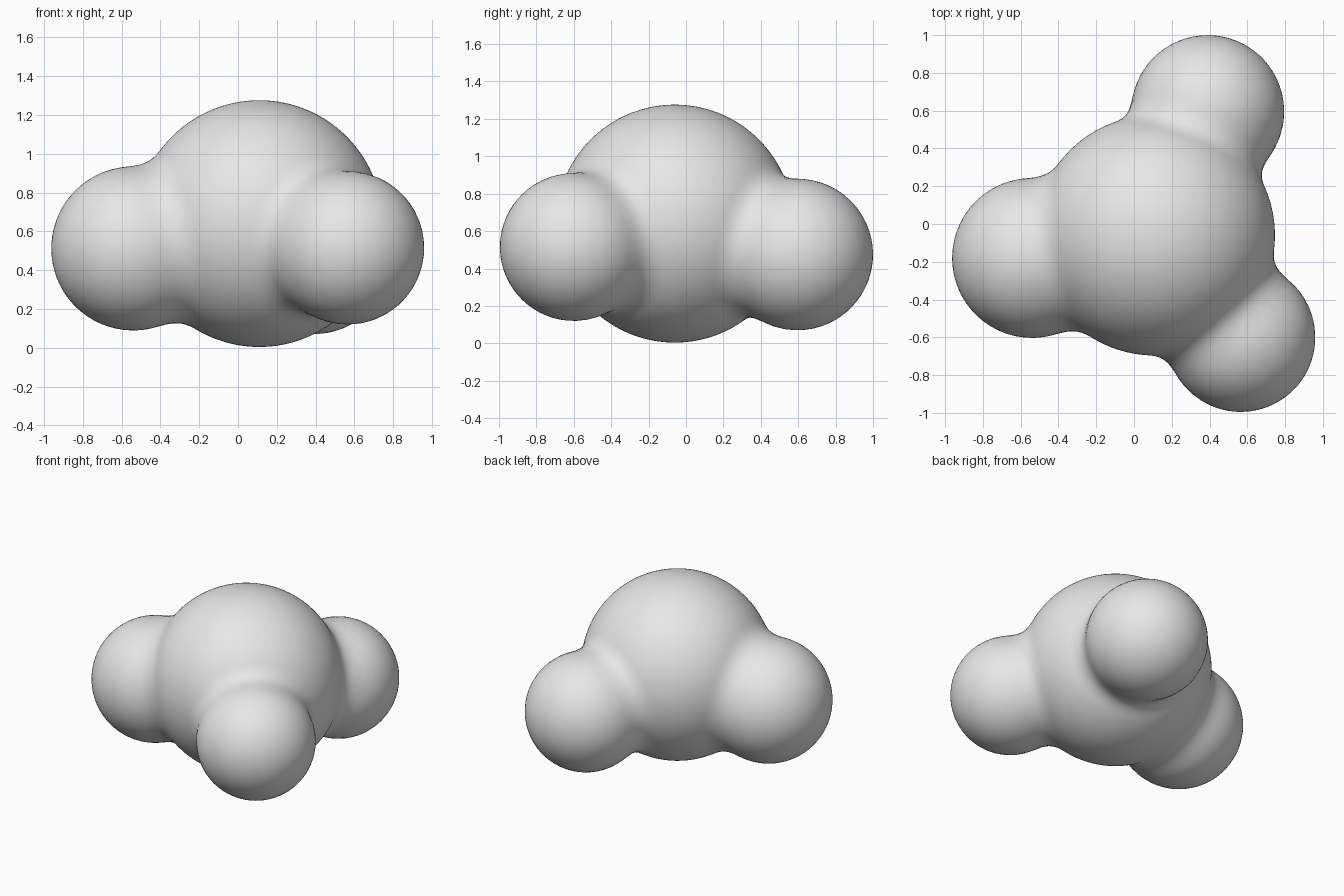
import bpy, bmesh
from mathutils import Vector

if "Cube" in bpy.data.objects:
    bpy.data.objects.remove(bpy.data.objects["Cube"])

# Core ball first, then the three lobes that melt into it: (centre, radius)
BALLS = [
    (Vector((0.11, -0.06, 0.64)), 0.636),    # core
    (Vector((-0.54, -0.18, 0.512)), 0.423),  # left lobe
    (Vector((0.39, 0.595, 0.475)), 0.405),   # back lobe
    (Vector((0.565, -0.60, 0.515)), 0.395),  # front right lobe
]
BLEND = 0.12


def smooth_min(a, b):
    h = max(BLEND - abs(a - b), 0.0) / BLEND
    return min(a, b) - h * h * BLEND / 4


def distance(p):
    core, *lobes = [(p - c).length - r for c, r in BALLS]
    for d in lobes:
        core = smooth_min(core, d)
    return core


# Blended body: push a fine sphere out from the core to the merged surface
centre = BALLS[0][0]
bm = bmesh.new()
bmesh.ops.create_icosphere(bm, subdivisions=6, radius=1.0)
for v in bm.verts:
    ray = v.co.normalized()
    lo, hi = 0.55, 1.3
    for _ in range(18):
        mid = (lo + hi) / 2
        if distance(centre + ray * mid) < 0:
            lo = mid
        else:
            hi = mid
    v.co = centre + ray * lo
for f in bm.faces:
    f.smooth = True

mesh = bpy.data.meshes.new("blended_body")
bm.to_mesh(mesh)
bm.free()
body = bpy.data.objects.new("blended_body", mesh)
bpy.context.collection.objects.link(body)

grey = bpy.data.materials.new("light grey")
grey.diffuse_color = (0.8, 0.8, 0.8, 1)
grey.use_nodes = True
grey.node_tree.nodes["Principled BSDF"].inputs["Base Color"].default_value = grey.diffuse_color
mesh.materials.append(grey)
